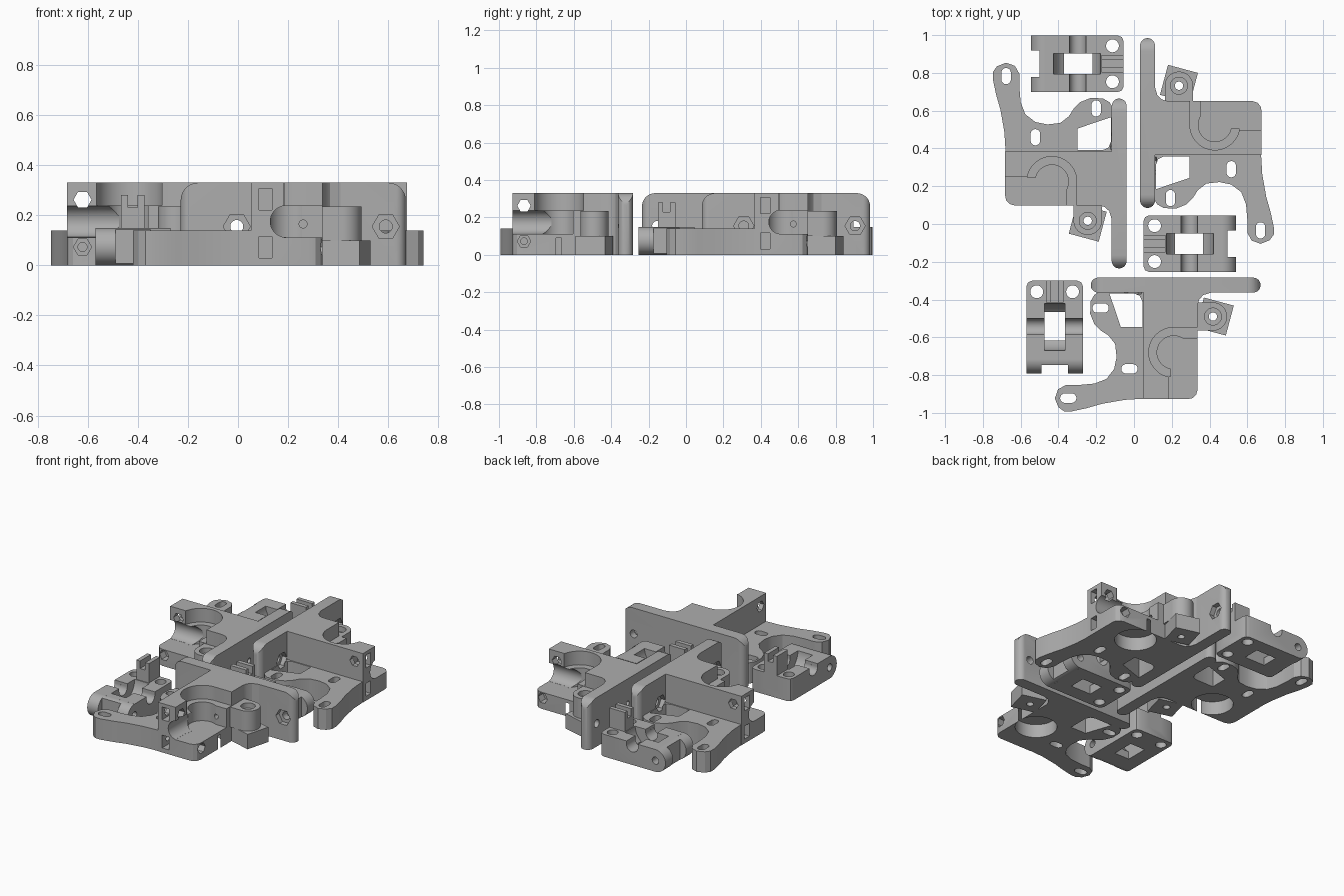
import bpy, bmesh, math
from mathutils import Matrix

cube = bpy.data.objects.get("Cube")
if cube:
    bpy.data.objects.remove(cube, do_unlink=True)

grey = bpy.data.materials.new("plain grey")
grey.use_nodes = True
COLOUR = (0.42, 0.42, 0.42, 1)
grey.diffuse_color = COLOUR
grey.node_tree.nodes["Principled BSDF"].inputs["Base Color"].default_value = COLOUR


def prism(name, pts, lo, hi, axis="z"):
    """Extrude a flat outline along an axis (x: y,z outline; y: z,x outline)."""
    place = {"z": lambda a, b, h: (a, b, h),
             "x": lambda a, b, h: (h, a, b),
             "y": lambda a, b, h: (b, h, a)}[axis]
    bm = bmesh.new()
    low = [bm.verts.new(place(a, b, lo)) for a, b in pts]
    high = [bm.verts.new(place(a, b, hi)) for a, b in pts]
    bm.faces.new(low)
    bm.faces.new(high)
    n = len(pts)
    for i in range(n):
        j = (i + 1) % n
        bm.faces.new((low[i], low[j], high[j], high[i]))
    bmesh.ops.recalc_face_normals(bm, faces=bm.faces)
    mesh = bpy.data.meshes.new(name)
    bm.to_mesh(mesh)
    bm.free()
    mesh.materials.append(grey)
    ob = bpy.data.objects.new(name, mesh)
    bpy.context.collection.objects.link(ob)
    return ob


def ring(a, b, r, n=40, stretch=0.0, turn=0.0):
    """Circle, hexagon or (with stretch) a slot elongated along the second axis."""
    pts = []
    for i in range(n):
        t = turn + 2 * math.pi * (i + 0.5) / n
        pts.append((a + r * math.cos(t), b + r * math.sin(t) + math.copysign(stretch, math.sin(t))))
    return pts


def rect(a0, a1, b0, b1):
    return [(a0, b0), (a1, b0), (a1, b1), (a0, b1)]


def box(x0, x1, y0, y1, z0, z1):
    return prism("box", rect(x0, x1, y0, y1), z0, z1)


def combine(ob, mode, *others):
    bpy.context.view_layer.objects.active = ob
    for other in others:
        mod = ob.modifiers.new("shape", "BOOLEAN")
        mod.operation = mode
        mod.solver = "EXACT"
        mod.object = other
        bpy.ops.object.modifier_apply(modifier=mod.name)
        bpy.data.objects.remove(other, do_unlink=True)


def finish(ob, places):
    """Smooth the curved walls, then place linked copies."""
    bpy.ops.object.select_all(action="DESELECT")
    ob.select_set(True)
    bpy.context.view_layer.objects.active = ob
    bpy.ops.object.shade_smooth_by_angle(angle=math.radians(28))
    base = ob.name
    for i, (x, y, deg) in enumerate(places):
        item = ob if i == 0 else ob.copy()
        if i:
            bpy.context.collection.objects.link(item)
        item.name = f"{base}_{i + 1}"
        item.matrix_world = Matrix.Translation((x, y, 0)) @ Matrix.Rotation(math.radians(deg), 4, "Z")


TOP, PLATE = 0.33, 0.14

# Mounting bar: rounded in plan and at its upper corners
BACK, FRONT, R = -0.439, 0.46, 0.07
bar = prism("drive_body", ring(-0.3565, (BACK + FRONT) / 2, 0.0395, 40, (FRONT - BACK) / 2 - 0.0395), 0, TOP)
arch = [(BACK, -0.1), (FRONT, -0.1)]
arch += [(FRONT - R + R * math.cos(i * math.pi / 16), TOP - R + R * math.sin(i * math.pi / 16)) for i in range(9)]
arch += [(BACK + R - R * math.sin(i * math.pi / 16), TOP - R + R * math.cos(i * math.pi / 16)) for i in range(9)]
combine(bar, "INTERSECT", prism("arch", arch, -0.5, -0.2, "x"))

# Tall block, with a rounded outer corner and a fillet to the bar
block = prism("block", [(-0.35, -0.159), (0.247, -0.159), (0.247, 0.075), (0.242, 0.1), (0.224, 0.119),
                        (0.197, 0.127), (-0.25, 0.127), (-0.28, 0.135), (-0.304, 0.157),
                        (-0.317, 0.2), (-0.35, 0.2)], 0, TOP)

# Low motor plate with two arms and a concave edge
plate = prism("plate", [(-0.35, -0.1), (0.245, -0.1), (0.245, -0.16), (0.251, -0.26), (0.272, -0.38),
                        (0.295, -0.46), (0.312, -0.54), (0.312, -0.58), (0.29, -0.61), (0.243, -0.629),
                        (0.195, -0.612), (0.172, -0.57), (0.172, -0.5), (0.165, -0.42), (0.14, -0.355),
                        (0.087, -0.315), (0.024, -0.302), (-0.045, -0.31), (-0.09, -0.345),
                        (-0.115, -0.385), (-0.15, -0.42), (-0.205, -0.442), (-0.27, -0.44),
                        (-0.305, -0.42), (-0.33, -0.38), (-0.35, -0.38)], 0, PLATE)

# Hinge foot: turned square base under a round boss
foot = prism("foot", ring(-0.19, 0.218, 0.116, 4, turn=math.radians(-15)), 0, 0.1)
boss = prism("boss", ring(-0.19, 0.208, 0.075), 0.05, 0.235)
web = box(-0.265, -0.115, 0.09, 0.208, 0.1, 0.235)
combine(bar, "UNION", block, plate, foot, boss, web)

# Openings in the plate
window = prism("window", [(-0.312, -0.21), (-0.3, -0.18), (-0.27, -0.166), (-0.135, -0.166),
                          (-0.135, -0.28), (-0.312, -0.34)], -0.1, 0.2)
slots = [prism("slot", ring(a, b, 0.025, 24, 0.018), -0.1, 0.2)
         for a, b in ((0.087, -0.234), (0.242, -0.558), (-0.235, -0.387))]
combine(bar, "DIFFERENCE", window, *slots)

# Bearing seat open to the front, gear chamber and lower bearing seat
combine(bar, "DIFFERENCE",
        prism("seat", ring(0, 0, 0.132, 64), 0.238, 0.5),
        box(-0.1315, 0.5, 0, 0.3, 0.238, 0.5),
        box(0.13, 0.5, -0.027, 0.3, 0.112, 0.5),
        prism("chamber", ring(0, 0, 0.088, 48), 0.112, 0.3),
        box(-0.075, 0.075, 0, 0.3, 0.112, 0.3),
        prism("lower_seat", ring(0, 0, 0.128, 64), -0.1, 0.09),
        # Tube groove along the block
        prism("groove", ring(-0.018, 0.175, 0.063), 0.04, 0.5, "x"),
        box(0.04, 0.5, -0.018, 0.3, 0.112, 0.238),
        prism("feed_hole", ring(0.05, 0.165, 0.016, 20), -0.6, 0.1, "x"))

# Nut slots in the end, clamping screw holes, boss screw hole
combine(bar, "DIFFERENCE",
        *[box(0.15, 0.4, -0.127, -0.075, z - 0.043, z + 0.043) for z in (0.263, 0.073)],
        prism("upper_hex", ring(0.262, 0.186, 0.036, 6), -0.3, 0.3, "y"),
        prism("lower_hex", ring(0.073, 0.186, 0.036, 6), 0.07, 0.3, "y"),
        prism("lower_hole", ring(0.073, 0.186, 0.018, 20), -0.3, 0.3, "y"),
        prism("boss_sink", ring(-0.19, 0.208, 0.045, 32), 0.2, 0.4),
        prism("boss_hole", ring(-0.19, 0.208, 0.022, 24), -0.1, 0.4))

# Hexagon pockets and screw holes through the bar
for b in (0.38, -0.215):
    combine(bar, "DIFFERENCE",
            prism("pocket", ring(b, 0.155, 0.054, 6, turn=math.pi / 6), -0.35, -0.31, "x"),
            prism("screw_hole", ring(b, 0.155, 0.026, 24), -0.6, -0.2, "x"))

finish(bar, [(0.428, 0.524, 0), (-0.435, 0.225, 180), (0.21, -0.68, -90)])

# Pressure arm: slab with rounded hinge legs
T, W = 0.15, 0.15
arm = prism("pressure_arm", [(-0.17, -W), (0.215, -W), (0.237, -0.141), (0.246, -0.12),
                             (0.246, 0.12), (0.237, 0.141), (0.215, W), (-0.17, W)], 0, T)
hinge = prism("hinge", ring(T / 2, -0.17, T / 2, 48), -W, W, "y")
post = box(0.13, 0.246, -0.047, 0.047, 0.05, 0.28)
combine(arm, "UNION", hinge, post)

# Gap between legs, roller clearance, window, axle saddle and hinge hole
combine(arm, "DIFFERENCE",
        box(-0.4, -0.2, -0.07, 0.07, -0.1, 0.3),
        prism("clearance", ring(0.155, 0.0, 0.125, 64), -0.055, 0.055, "y"),
        box(-0.07, 0.08, -0.055, 0.055, -0.1, 0.3),
        prism("saddle", ring(0.13, 0.003, 0.043), -0.3, 0.3, "y"),
        box(-0.04, 0.046, -0.3, 0.3, 0.13, 0.4),
        prism("pin_hole", ring(T / 2, -0.17, 0.024, 24), -0.3, 0.3, "y"),
        # Notch in the post and the spring screw holes
        box(0.1, 0.4, -0.019, 0.019, 0.23, 0.4),
        *[prism("spring_hole", ring(0.187, s * 0.095, 0.034, 32), -0.1, 0.3) for s in (-1, 1)])

finish(arm, [(-0.301, 0.848, 0), (0.296, -0.104, 180), (-0.42, -0.546, 90)])
